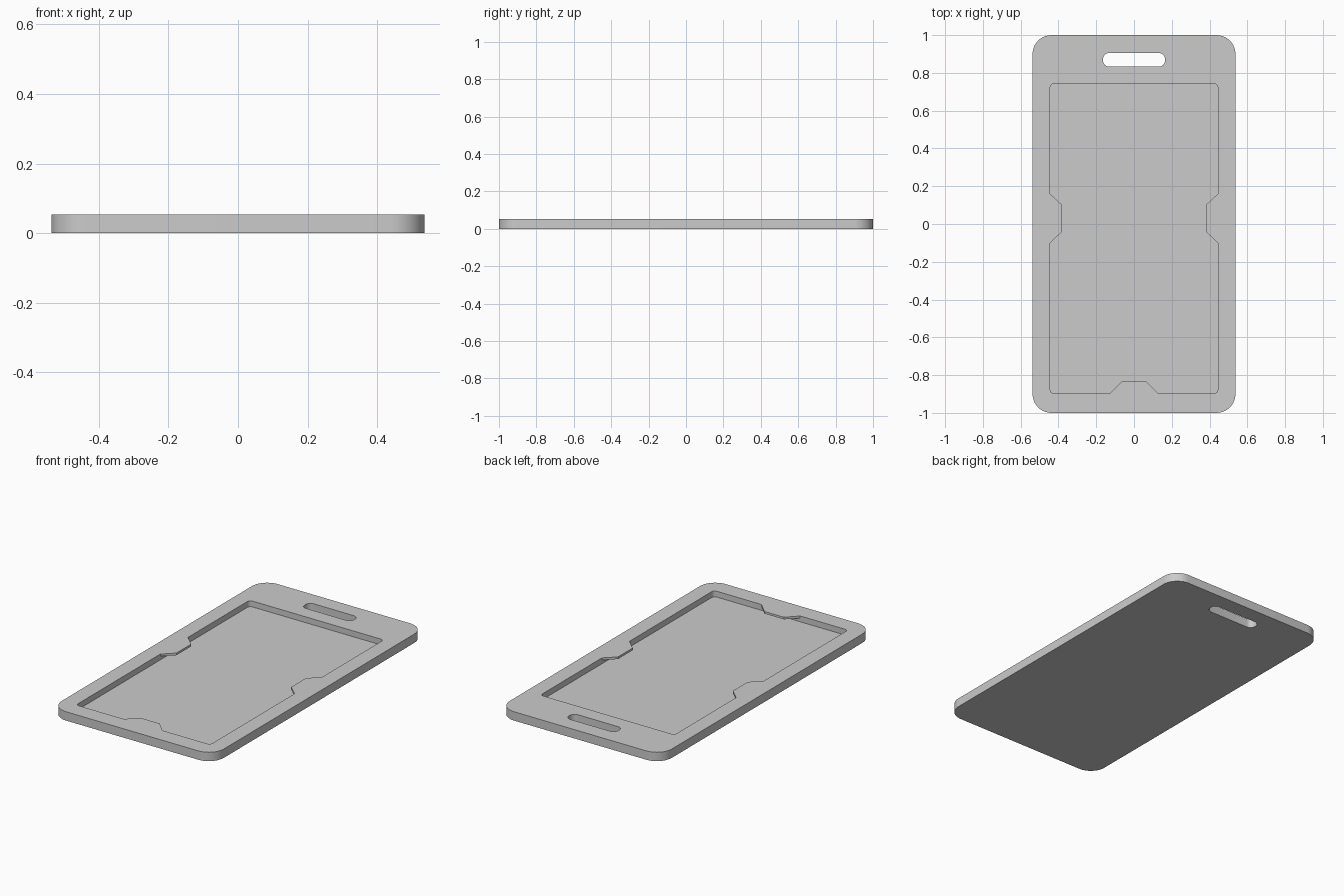
import bpy, bmesh
from math import sin, cos, pi

cube = bpy.data.objects.get("Cube")
if cube:
    bpy.data.objects.remove(cube, do_unlink=True)

THICK, FLOOR, TAB = 0.053, 0.018, 0.013
X0, X1, Y0, Y1 = -0.444, 0.444, -0.897, 0.743   # card pocket extents

grey = bpy.data.materials.new("light_grey_plastic")
grey.use_nodes = True
colour = (0.6, 0.6, 0.6, 1)
grey.diffuse_color = colour
grey.node_tree.nodes["Principled BSDF"].inputs["Base Color"].default_value = colour


def rounded_corners(x0, x1, y0, y1, r, steps):
    """Four counter-clockwise corner arcs, starting at +x +y."""
    centres = [(x1 - r, y1 - r), (x0 + r, y1 - r), (x0 + r, y0 + r), (x1 - r, y0 + r)]
    return [[(cx + r * cos((q + i / steps) * pi / 2), cy + r * sin((q + i / steps) * pi / 2))
             for i in range(steps + 1)] for q, (cx, cy) in enumerate(centres)]


def loft(name, rings):
    """Closed solid through (outline, height) rings of equal point count."""
    bm = bmesh.new()
    loops = [[bm.verts.new((x, y, z)) for x, y in outline] for outline, z in rings]
    for a, b in zip(loops, loops[1:]):
        for i in range(len(a)):
            j = (i + 1) % len(a)
            bm.faces.new((a[i], a[j], b[j], b[i]))
    bm.faces.new(loops[0][::-1])
    bm.faces.new(loops[-1])
    bmesh.ops.remove_doubles(bm, verts=bm.verts, dist=1e-5)
    bmesh.ops.recalc_face_normals(bm, faces=bm.faces)
    mesh = bpy.data.meshes.new(name)
    bm.to_mesh(mesh)
    bm.free()
    mesh.materials.append(grey)
    obj = bpy.data.objects.new(name, mesh)
    bpy.context.collection.objects.link(obj)
    return obj


# Plate blank
outline = sum(rounded_corners(-0.537, 0.537, -1, 1, 0.1, 10), [])
plate = loft("badge_holder_plate", [(outline, 0), (outline, THICK)])

# Lanyard slot through the plate
slot = sum(rounded_corners(-0.164, 0.164, 0.833, 0.905, 0.032, 6), [])
slot_cutter = loft("lanyard_slot_cutter", [(slot, -0.05), (slot, 0.1)])

# Card pocket: full outline below, outline notched by three retaining tabs above
ends = [(0.16, 0), (0.10, 0.064), (-0.04, 0.064), (-0.10, 0)]
left_tab = [(X0 + d, y) for y, d in ends]
right_tab = [(X1 - d, y) for y, d in reversed(ends)]
front_tab = [(-0.128, Y0), (-0.065, Y0 + 0.064), (0.065, Y0 + 0.064), (0.128, Y0)]
arcs = rounded_corners(X0, X1, Y0, Y1, 0.02, 4)
notched = arcs[0] + arcs[1] + left_tab + arcs[2] + front_tab + arcs[3] + right_tab
full = (arcs[0] + arcs[1] + [(X0, y) for x, y in left_tab] + arcs[2]
        + [(x, Y0) for x, y in front_tab] + arcs[3] + [(X1, y) for x, y in right_tab])
pocket_cutter = loft("card_pocket_cutter", [(full, FLOOR), (full, THICK - TAB),
                                            (notched, THICK - TAB), (notched, 0.1)])

# Cut the openings, then discard the cutters
bpy.ops.object.select_all(action="DESELECT")
bpy.context.view_layer.objects.active = plate
plate.select_set(True)
for cutter in (slot_cutter, pocket_cutter):
    cutter.hide_render = True
    mod = plate.modifiers.new(cutter.name, "BOOLEAN")
    mod.operation, mod.solver, mod.object = "DIFFERENCE", "EXACT", cutter
    bpy.ops.object.modifier_apply(modifier=mod.name)
    bpy.data.objects.remove(cutter, do_unlink=True)
bpy.ops.object.shade_smooth_by_angle()
